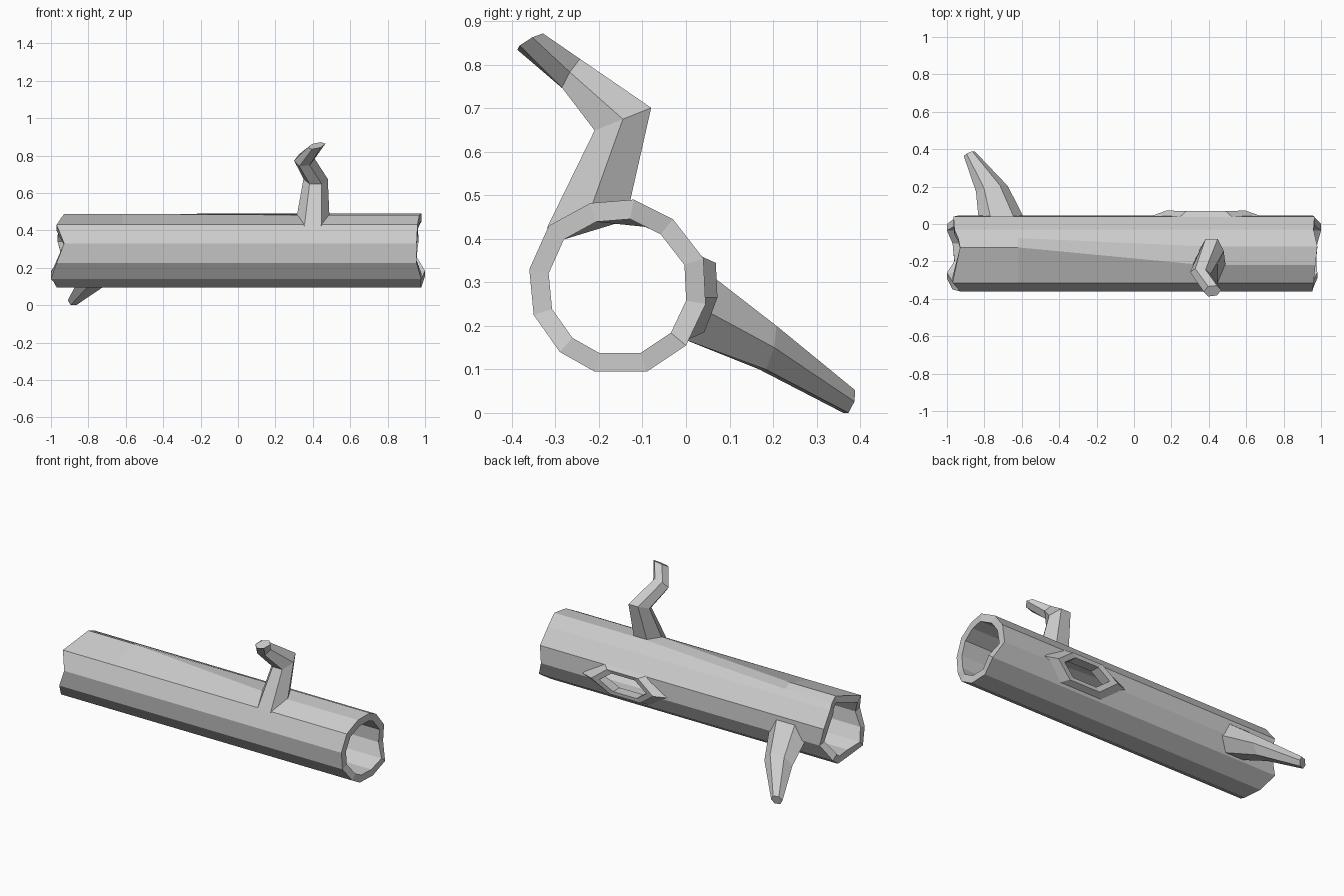
import bpy, bmesh
from math import cos, sin, pi
from mathutils import Vector

if "Cube" in bpy.data.objects:
    bpy.data.objects.remove(bpy.data.objects["Cube"])


def make_object(name, rings, cap_start=True, cap_end=True, loop=False):
    """Skin a list of equal-length point rings into a flat-shaded mesh."""
    bm = bmesh.new()
    vr = [[bm.verts.new(p) for p in ring] for ring in rings]
    n = len(vr[0])
    pairs = list(zip(vr, vr[1:])) + ([(vr[-1], vr[0])] if loop else [])
    for a, b in pairs:
        for i in range(n):
            j = (i + 1) % n
            bm.faces.new((a[i], a[j], b[j], b[i]))
    if not loop:
        if cap_start:
            bm.faces.new(vr[0])
        if cap_end:
            bm.faces.new(vr[-1])
    bmesh.ops.recalc_face_normals(bm, faces=bm.faces)
    me = bpy.data.meshes.new(name)
    bm.to_mesh(me)
    bm.free()
    ob = bpy.data.objects.new(name, me)
    bpy.context.collection.objects.link(ob)
    return ob


def hex_ring(c, u, v):
    c, u, v = Vector(c), Vector(u), Vector(v)
    return [c + u * cos(k * pi / 3) + v * sin(k * pi / 3) for k in range(6)]


# Hollow log: twelve-sided (y, z) profile with ragged ends
profile = [(-.22, .482), (-.12, .49), (-.03, .445), (.04, .355), (.045, .25), (0, .155),
           (-.09, .095), (-.21, .095), (-.29, .14), (-.35, .225), (-.36, .33), (-.315, .43)]
left_profile = [(-.125, .488), (-.075, .467)] + profile[2:]
left_x = [-.93, -.94, -.96, -.965, -.94, -1, -.97, -.96, -1, -.97, -.93, -.97]
right_x = [.97, .98, .96, .965, .955, 1, .98, .975, .98, .955, .955, .96]
stations = [(left_x, left_profile), ([-.62] * 12, left_profile),
            ([.38] * 12, profile), (right_x, profile)]


def log_ring(xs, prof, s):
    cy, cz = -.158, .287
    return [(x, cy + (y - cy) * s, cz + (z - cz) * s) for x, (y, z) in zip(xs, prof)]


outer = [log_ring(xs, pr, 1) for xs, pr in stations]
inner = [log_ring(xs, pr, .78) for xs, pr in reversed(stations)]
log = make_object("hollow_log", outer + inner, loop=True)


# Knot hole through the back wall
KX, KZ = .385, .265


def back_y(z):
    for (y0, z0), (y1, z1) in zip(profile[1:6], profile[2:7]):
        if z1 <= z <= z0:
            return y0 + (y1 - y0) * (z0 - z) / (z0 - z1)
    return 0


def knot_ring(a, b, lift):
    pts = hex_ring((KX, 0, KZ), (a, 0, 0), (0, 0, b))
    return [(p.x, back_y(p.z) + lift, p.z) for p in pts]


cutter = make_object("knot_cutter", [hex_ring((KX, y, KZ), (.165, 0, 0), (0, 0, .072))
                                     for y in (-.1, .2)])
cutter.hide_render = True
mod = log.modifiers.new("knot_hole", 'BOOLEAN')
mod.operation = 'DIFFERENCE'
mod.solver = 'EXACT'
mod.object = cutter
bpy.context.view_layer.objects.active = log
bpy.ops.object.modifier_apply(modifier=mod.name)
bpy.data.objects.remove(cutter, do_unlink=True)

# Raised rim around the knot hole
make_object("knot_rim", [knot_ring(.31, .115, -.008), knot_ring(.21, .092, .028),
                         knot_ring(.16, .068, .02), knot_ring(.16, .068, -.035)], loop=True)

# Crooked upper branch
make_object("upper_branch", [
    hex_ring((.40, -.225, .452), (.09, 0, 0), (0, .11, .033)),
    hex_ring((.415, -.145, .675), (.065, 0, 0), (0, .075, .03)),
    hex_ring((.355, -.262, .778), (.055, -.005, .005), (0, .024, .038)),
    hex_ring((.42, -.358, .853), (.047, .005, .01), (0, .031, .016))])

# Tapered lower branch reaching back to the ground
make_object("lower_branch", [
    hex_ring((-.705, .018, .25), (.125, 0, 0), (0, .022, .095)),
    hex_ring((-.76, .188, .15), (.085, .015, 0), (0, .014, .058)),
    hex_ring((-.88, .375, .026), (.03, .012, 0), (0, .009, .03))])
